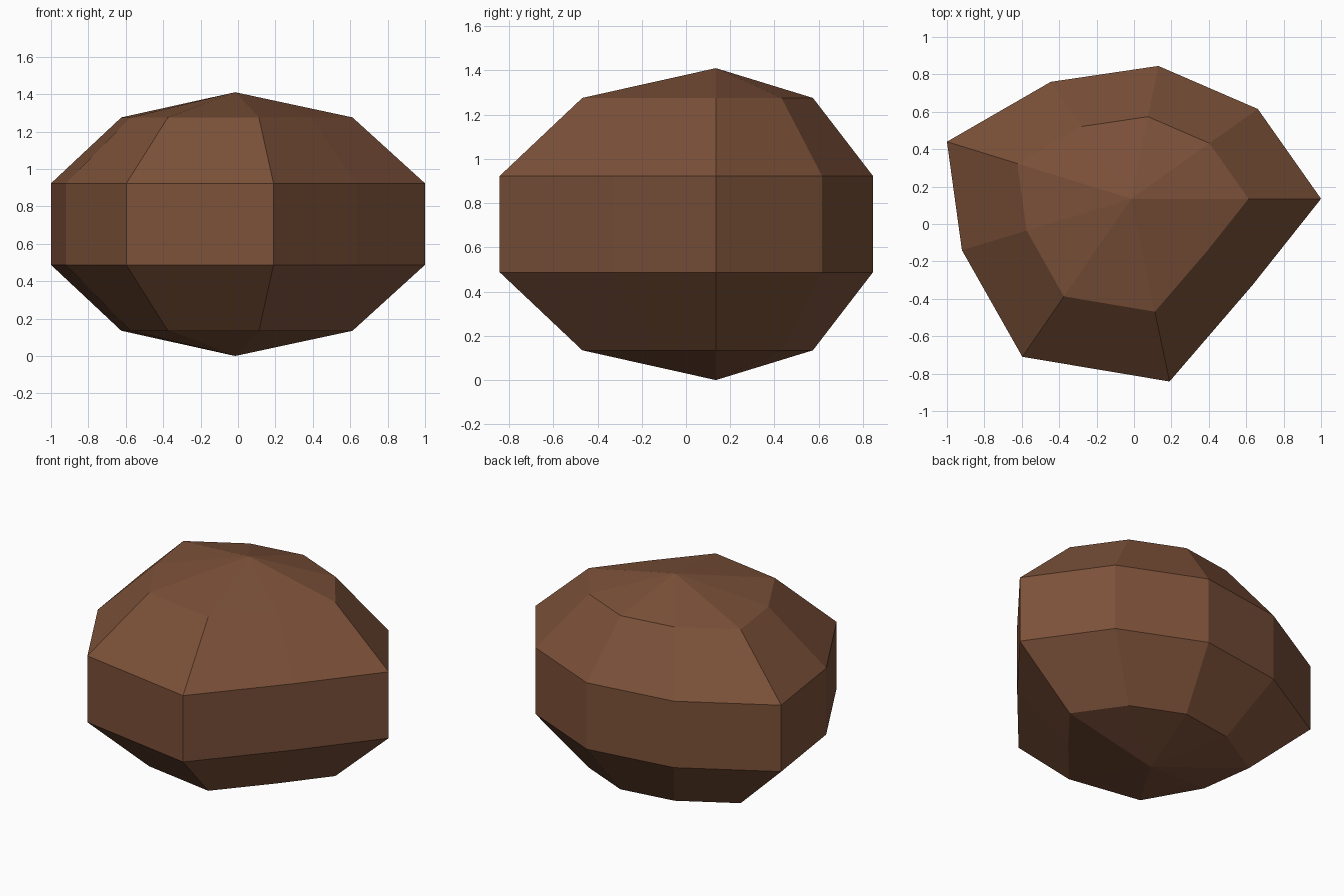
import bpy, bmesh, math

if "Cube" in bpy.data.objects:
    bpy.data.objects.remove(bpy.data.objects["Cube"])

# Irregular nine-sided outline of the rock, seen from above
OUTLINE = [(1.0, 0.135), (0.662, 0.615), (0.13, 0.845), (-0.445, 0.76), (-1.0, 0.44),
           (-0.92, -0.14), (-0.597, -0.71), (0.19, -0.842), (0.635, -0.325)]
CX, CY, HALF = -0.015, 0.135, 0.705   # pole position and half height

mat = bpy.data.materials.new("brown stone")
mat.diffuse_color = (0.2, 0.082, 0.041, 1)
mat.use_nodes = True
mat.node_tree.nodes["Principled BSDF"].inputs["Base Color"].default_value = mat.diffuse_color

bm = bmesh.new()
bottom = bm.verts.new((CX, CY, 0))
top = bm.verts.new((CX, CY, 2 * HALF))

# Four rings of a five-band sphere, all following the outline
rings = []
for i in range(1, 5):
    a = math.pi * i / 5
    s = math.sin(a) / math.sin(math.radians(72))
    z = HALF * (1 - math.cos(a))
    rings.append([bm.verts.new((CX + (x - CX) * s, CY + (y - CY) * s, z)) for x, y in OUTLINE])

# Side bands and pole fans
n = len(OUTLINE)
for i in range(n):
    j = (i + 1) % n
    for lo, hi in zip(rings, rings[1:]):
        bm.faces.new((lo[i], lo[j], hi[j], hi[i]))
    bm.faces.new((rings[0][j], rings[0][i], bottom))
    bm.faces.new((rings[-1][i], rings[-1][j], top))
bmesh.ops.recalc_face_normals(bm, faces=bm.faces)

mesh = bpy.data.meshes.new("rock")
bm.to_mesh(mesh)
bm.free()
mesh.materials.append(mat)
bpy.context.collection.objects.link(bpy.data.objects.new("rock", mesh))
